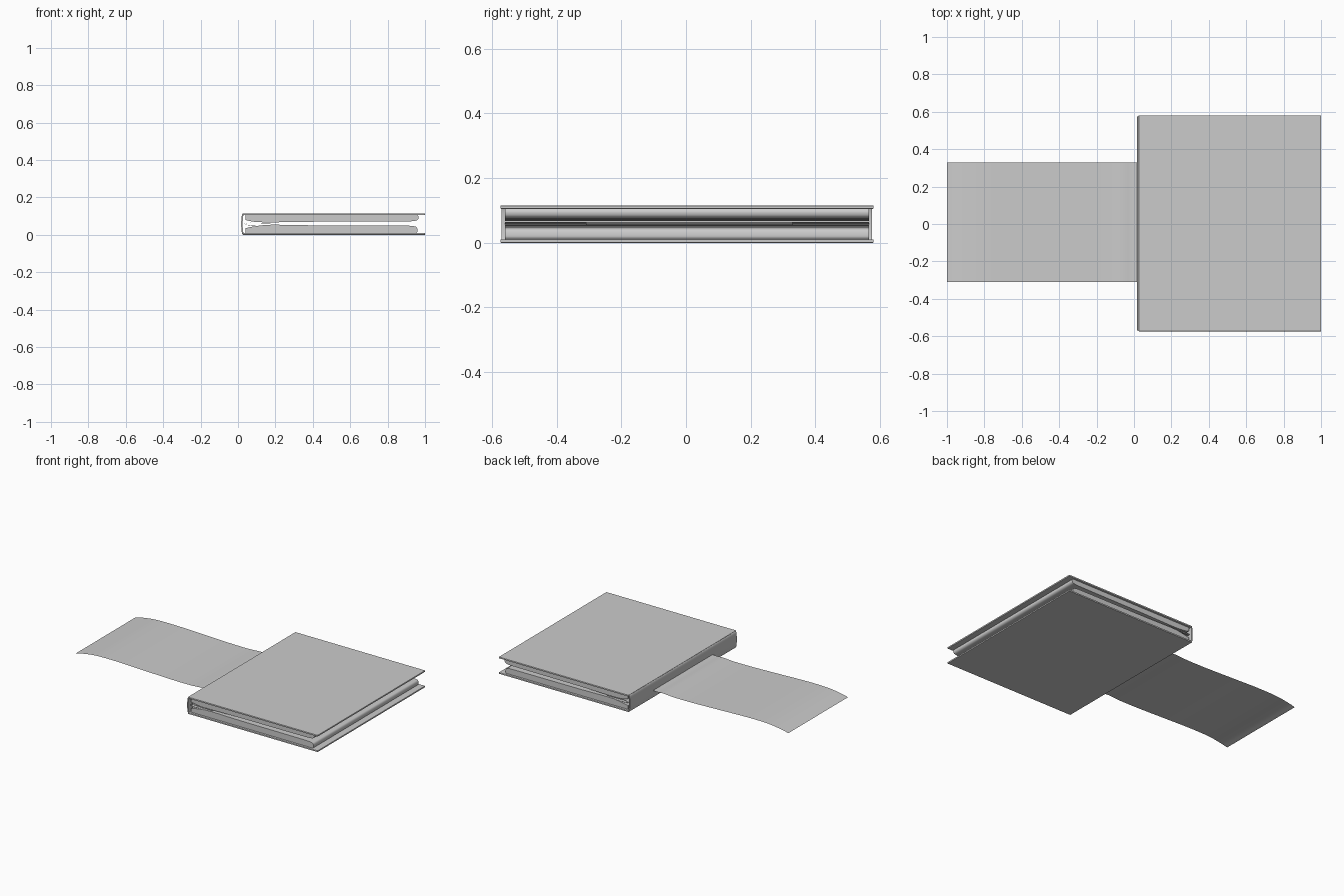
import bpy, bmesh, math
from mathutils import Vector

if "Cube" in bpy.data.objects:
    bpy.data.objects.remove(bpy.data.objects["Cube"])

grey = bpy.data.materials.new("plain grey")
grey.diffuse_color = (0.6, 0.6, 0.6, 1)
grey.use_nodes = True
grey.node_tree.nodes["Principled BSDF"].inputs["Base Color"].default_value = grey.diffuse_color


def finish(name, bm, smooth=False):
    bmesh.ops.recalc_face_normals(bm, faces=bm.faces)
    mesh = bpy.data.meshes.new(name)
    bm.to_mesh(mesh)
    bm.free()
    mesh.materials.append(grey)
    ob = bpy.data.objects.new(name, mesh)
    bpy.context.collection.objects.link(ob)
    if smooth:
        bpy.ops.object.select_all(action='DESELECT')
        ob.select_set(True)
        bpy.context.view_layer.objects.active = ob
        bpy.ops.object.shade_smooth_by_angle(angle=math.radians(35))
    return ob


def extrude_profile(name, points, y0, y1):
    """Solid made from an x-z outline swept along y."""
    bm = bmesh.new()
    face = bm.faces.new([bm.verts.new((x, y0, z)) for x, z in points])
    swept = bmesh.ops.extrude_face_region(bm, geom=[face])
    verts = [v for v in swept["geom"] if isinstance(v, bmesh.types.BMVert)]
    bmesh.ops.translate(bm, verts=verts, vec=(0, y1 - y0, 0))
    return finish(name, bm, True)


def smooth_path(points, steps=6):
    """Catmull-Rom curve through the given x-z points."""
    p = [Vector(q) for q in points]
    p = [2 * p[0] - p[1]] + p + [2 * p[-1] - p[-2]]
    out = []
    for a, b, c, d in zip(p, p[1:], p[2:], p[3:]):
        for i in range(steps):
            t = i / steps
            out.append(0.5 * (2 * b + (c - a) * t + (2 * a - 5 * b + 4 * c - d) * t * t
                              + (3 * b - a - 3 * c + d) * t ** 3))
    return out + [p[-2]]


MID = 0.0575

# Covers: thin boards with eased edges
for name, z in (("bottom_cover", 0.005), ("top_cover", 0.11)):
    bm = bmesh.new()
    bmesh.ops.create_cube(bm, size=1)
    for v in bm.verts:
        v.co = Vector((0.5125 + v.co.x * 0.975, 0.003 + v.co.y * 1.154, z + v.co.z * 0.010))
    ob = finish(name, bm)
    bev = ob.modifiers.new("eased edges", 'BEVEL')
    bev.width = 0.002
    bev.segments = 2

# Spine: shallow outward-bowed strip
outer = [(0.025 - 0.008 * math.cos(t), MID + 0.0545 * math.sin(t))
         for t in [math.radians(-90 + 18 * i) for i in range(11)]]
inner = [(x + 0.008, z) for x, z in reversed(outer)]
extrude_profile("spine", outer + inner, -0.57, 0.576)

# Page blocks: rounded fore edge, tapering to the fold at the spine
for name, s, end, gap in (("lower_pages", -1, 0.96, 0.0065), ("upper_pages", 1, 0.966, 0.0125)):
    leaf = smooth_path([(0.04, 0.022), (0.09, 0.012), (0.18, gap - 0.003), (0.4, gap),
                        (0.7, gap + 0.001), (0.9, gap + 0.002), (end - 0.02, gap + 0.005),
                        (end - 0.004, gap + 0.012), (end, 0.038), (end - 0.006, 0.048)])
    pts = [(p.x, MID + s * p.y) for p in leaf] + [(0.04, MID + s * 0.048)]
    extrude_profile(name, pts, -0.56, 0.566)

# Leaf folds: thin sheets bent from the gutter into each block
for name, s in (("lower_fold", -1), ("upper_fold", 1)):
    path = smooth_path([(0.035, 0.001), (0.06, 0.006), (0.10, 0.005), (0.2, 0.003)])
    pts = [(p.x, MID + s * (p.y + 0.001)) for p in path]
    pts += [(p.x, MID + s * p.y) for p in reversed(path)]
    extrude_profile(name, pts, -0.56, 0.566)

# Loose sheet: a gently waved strip passing out past the spine
wave = smooth_path([(-1, 0.036), (-0.95, 0.047), (-0.85, 0.06), (-0.7, 0.062), (-0.5, 0.056),
                    (-0.3, 0.05), (-0.15, 0.049), (-0.06, 0.054), (-0.01, 0.052),
                    (0.06, 0.056), (0.2, 0.058), (0.4, 0.064), (0.6, 0.061), (0.9, 0.058)])
bm = bmesh.new()
rows = [[bm.verts.new((p.x, y, p.y)) for y in (-0.31, 0.33)] for p in wave]
for a, b in zip(rows, rows[1:]):
    bm.faces.new((a[0], b[0], b[1], a[1]))
finish("loose_sheet", bm, True)
